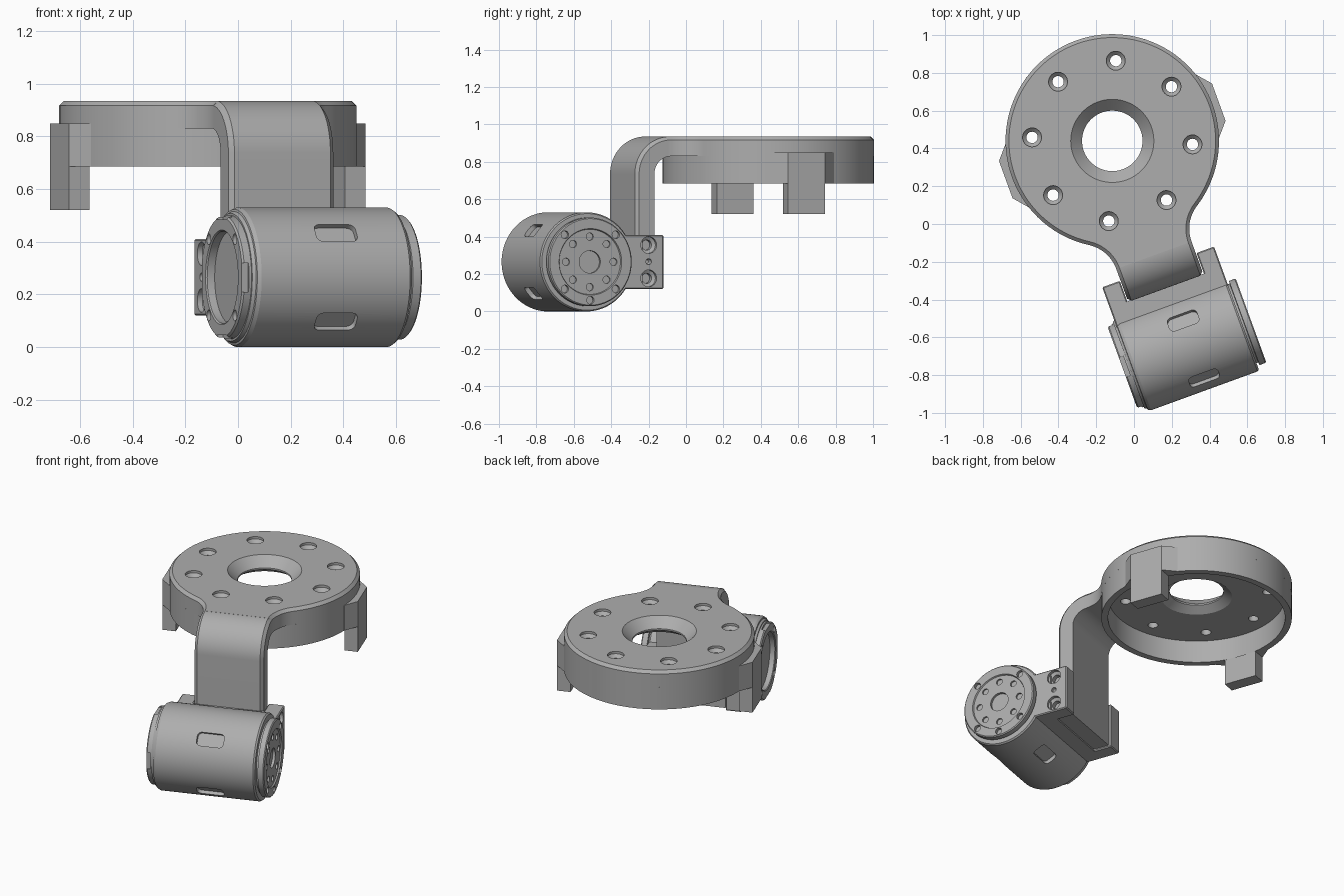
import bpy, bmesh
from math import sin, cos, pi, radians, sqrt, atan2
from mathutils import Matrix, Vector

if "Cube" in bpy.data.objects:
    bpy.data.objects.remove(bpy.data.objects["Cube"], do_unlink=True)

grey = bpy.data.materials.new("machined grey")
grey.use_nodes = True
colour = (0.42, 0.42, 0.42, 1)
grey.diffuse_color = colour
grey.node_tree.nodes["Principled BSDF"].inputs["Base Color"].default_value = colour

# The arm is drawn along -y, then the whole model is swung into place
PLACE = Matrix.Translation((-0.115, 0.44, 0)) @ Matrix.Rotation(radians(20), 4, "Z")
MOTOR_V, MOTOR_Z = -1.145, 0.265
AXIS = Vector((0, MOTOR_V, MOTOR_Z))
parts = []


def finish(name, bm):
    bmesh.ops.recalc_face_normals(bm, faces=bm.faces)
    mesh = bpy.data.meshes.new(name)
    bm.to_mesh(mesh)
    bm.free()
    mesh.materials.append(grey)
    ob = bpy.data.objects.new(name, mesh)
    bpy.context.collection.objects.link(ob)
    parts.append(ob)
    return ob


def loft(name, rings, closed=False):
    """Skin a list of point rings; cap the ends or close the loop."""
    bm = bmesh.new()
    rows = [[bm.verts.new(p) for p in ring] for ring in rings]
    n = len(rows[0])
    pairs = list(zip(rows, rows[1:])) + ([(rows[-1], rows[0])] if closed else [])
    for a, b in pairs:
        for i in range(n):
            j = (i + 1) % n
            bm.faces.new((a[i], a[j], b[j], b[i]))
    if not closed:
        bm.faces.new(rows[0][::-1])
        bm.faces.new(rows[-1])
    return finish(name, bm)


def lathe(name, profile, loc=(0, 0, 0), axis="Z", seg=96, closed=False):
    """Turn (radius, height) points about the z or x direction."""
    rings = []
    for r, h in profile:
        ring = []
        for i in range(seg):
            c, s = r * cos(2 * pi * i / seg), r * sin(2 * pi * i / seg)
            ring.append(Vector((c, s, h) if axis == "Z" else (h, c, s)) + Vector(loc))
        rings.append(ring)
    return loft(name, rings, closed)


def prism(name, pts, z0, z1):
    return loft(name, [[(x, y, z) for x, y in pts] for z in (z0, z1)])


def box(name, lo, hi, bevel=0.0, matrix=Matrix(), only_z=False):
    bm = bmesh.new()
    lo, hi = Vector(lo), Vector(hi)
    size = Matrix.Diagonal((*(hi - lo), 1))
    bmesh.ops.create_cube(bm, size=1, matrix=Matrix.Translation((lo + hi) / 2) @ size)
    if bevel:
        edges = [e for e in bm.edges if not only_z
                 or abs(e.verts[0].co.z - e.verts[1].co.z) > 1e-4]
        bmesh.ops.bevel(bm, geom=edges, offset=bevel, segments=5 if only_z else 1,
                        profile=0.5, affect="EDGES")
    bm.transform(matrix)
    return finish(name, bm)


def cut(target, cutters):
    """Subtract the cutters for good and remove them."""
    bm = bmesh.new()
    for c in cutters:
        bm.from_mesh(c.data)
        parts.remove(c)
        bpy.data.objects.remove(c, do_unlink=True)
    tool = finish("cutter", bm)
    mod = target.modifiers.new("cut", "BOOLEAN")
    mod.operation, mod.solver, mod.object = "DIFFERENCE", "EXACT", tool
    graph = bpy.context.evaluated_depsgraph_get()
    target_mesh = bpy.data.meshes.new_from_object(target.evaluated_get(graph))
    target.modifiers.clear()
    target.data = target_mesh
    parts.remove(tool)
    bpy.data.objects.remove(tool, do_unlink=True)


# Mounting plate: disc flowing through two fillets into the arm
R, HALF, FILLET = 0.565, 0.212, 0.2
TOP, UNDER, BEND, THICK = 0.935, 0.83, 0.2, 0.105
fx = HALF + FILLET
fy = -sqrt((R + FILLET) ** 2 - fx ** 2)


def outline(inset):
    r, f = R - inset, FILLET + inset
    start = atan2(fy, fx)
    sweep = pi - 2 * start
    pts = [(r * cos(start + sweep * i / 84), r * sin(start + sweep * i / 84)) for i in range(85)]
    back = start + pi
    fillet = [(fx + f * cos(back + (pi - back) * i / 12), fy + f * sin(back + (pi - back) * i / 12))
              for i in range(1, 13)]
    return pts + [(-x, y) for x, y in fillet] + fillet[::-1]


CH = 0.018
plate = loft("mounting_plate", [[(x, y, z) for x, y in outline(i)]
                                for i, z in ((0, UNDER), (0, TOP - CH), (CH, TOP))])
bores = [lathe("bore", [(0.235, TOP + 0.015), (0.16, TOP - 0.06), (0.16, UNDER + 0.035),
                        (0.225, UNDER - 0.01)])]
for k in range(8):
    a = radians(22.5 + 45 * k)
    bores.append(lathe("hole", [(0.05, TOP + 0.02), (0.05, TOP - 0.015), (0.03, TOP - 0.035),
                                (0.03, UNDER - 0.02)],
                       (0.425 * cos(a), 0.425 * sin(a), 0), seg=32))
cut(plate, bores)

# Skirt below the plate
lathe("plate_skirt", [(R, UNDER), (R, 0.685), (0.525, 0.685), (0.525, UNDER)], closed=True)

# Two flared tabs with hanging legs
for side, word in ((1, "left"), (-1, "right")):
    flare = [(0.6, -0.105), (0.6, 0.105), (0.537, 0.178), (0.53, 0.178), (0.53, -0.178), (0.537, -0.178)]
    prism(word + "_tab", [(side * x, y) for x, y in flare], 0.685, 0.85)
    leg = [(0.6, -0.105), (0.6, 0.105), (0.517, 0.105), (0.517, -0.105)]
    prism(word + "_leg", [(side * x, y) for x, y in leg], 0.52, 0.685)

# Bent arm: chamfered strip swept round the bend and down
stations = [((0, fy, TOP), (0, 0, -1))]
for i in range(17):
    a = pi / 2 * i / 16
    normal = Vector((0, -sin(a), cos(a)))
    stations.append((Vector((0, -0.63, TOP - BEND)) + normal * BEND, -normal))
stations.append(((0, -0.83, 0.13), (0, 1, 0)))
section = [(-HALF, THICK), (-HALF, CH), (CH - HALF, 0), (HALF - CH, 0), (HALF, CH), (HALF, THICK)]
loft("bent_arm", [[Vector(p) + Vector(n) * t + Vector((u, 0, 0)) for u, t in section]
                  for p, n in stations])

# Motor bracket: block behind the motor and two drilled ears
box("bracket_block", (-0.3, MOTOR_V, 0.12), (0.3, -0.826, 0.41))
for side, word in ((1, "left"), (-1, "right")):
    x0, x1 = sorted((side * 0.216, side * 0.315))
    ear = box(word + "_bracket_ear", (x0, -1.0, 0.12), (x1, -0.71, 0.41), 0.006)
    holes = []
    for z, r, depth in ((0.355, 0.045, 0.06), (0.177, 0.045, 0.06), (0.266, 0.016, 0.03)):
        steps = [(r, 0.34), (r, 0.295), (r * 0.6, 0.285), (r * 0.6, 0.315 - depth)]
        holes.append(lathe("screw", [(q, side * h) for q, h in steps], (0, -0.795, z), "X", 24))
    cut(ear, holes)

# Motor body with recessed windows
body = lathe("motor_body", [(0.225, -0.325), (0.243, -0.325), (0.25, -0.312), (0.258, -0.31),
                            (0.265, -0.295), (0.265, 0.305), (0.258, 0.315), (0.225, 0.315)],
             AXIS, "X", 128)
windows = []
for a in (-118, -40, 40, 118):
    # Angle is measured upward from the outward side
    turn = Matrix.Translation(AXIS) @ Matrix.Rotation(radians(90 - a), 4, "X")
    windows.append(box("window", (-0.055, -0.042, 0.24), (0.11, 0.042, 0.3), 0.025, turn, True))
cut(body, windows)


def around(side, radius, r, angles, deep, seg=20):
    """Round cutters in a circle on a motor end face."""
    out = []
    for a in angles:
        c = AXIS + Vector((0, radius * cos(radians(a)), radius * sin(radians(a))))
        out.append(lathe("hole", [(r, side * 0.39), (r, side * deep)], c, "X", seg))
    return out


# Output end cap with bolt circles
cap = lathe("output_cap", [(0.222, 0.305), (0.222, 0.325), (0.237, 0.327), (0.237, 0.359),
                           (0.231, 0.365), (0.178, 0.365), (0.174, 0.356), (0.1, 0.356)],
            AXIS, "X")
cut(cap, around(1, 0.205, 0.021, (45, 135, 225, 270, 315), 0.345)
    + around(1, 0.135, 0.02, range(0, 360, 45), 0.345)
    + around(1, 0, 0.06, (0,), 0.34, 48))

# Rear end cap with a deep recess, screws and rim notches
cap = lathe("rear_cap", [(0.222, -0.315), (0.235, -0.325), (0.235, -0.353), (0.228, -0.36),
                         (0.18, -0.36), (0.175, -0.355), (0.175, -0.325), (0.1, -0.325)],
            AXIS, "X")
notches = []
for a in range(0, 360, 90):
    turn = Matrix.Translation(AXIS) @ Matrix.Rotation(radians(a), 4, "X")
    notches.append(box("notch", (-0.375, -0.055, 0.22), (-0.335, 0.055, 0.26), 0, turn))
cut(cap, around(-1, 0.205, 0.021, (45, 135, 225, 315), -0.34) + notches)

# Place every part and smooth the round surfaces
for ob in parts:
    ob.data.transform(PLACE)
    bpy.ops.object.select_all(action="DESELECT")
    ob.select_set(True)
    bpy.context.view_layer.objects.active = ob
    bpy.ops.object.shade_smooth_by_angle(angle=radians(25))
